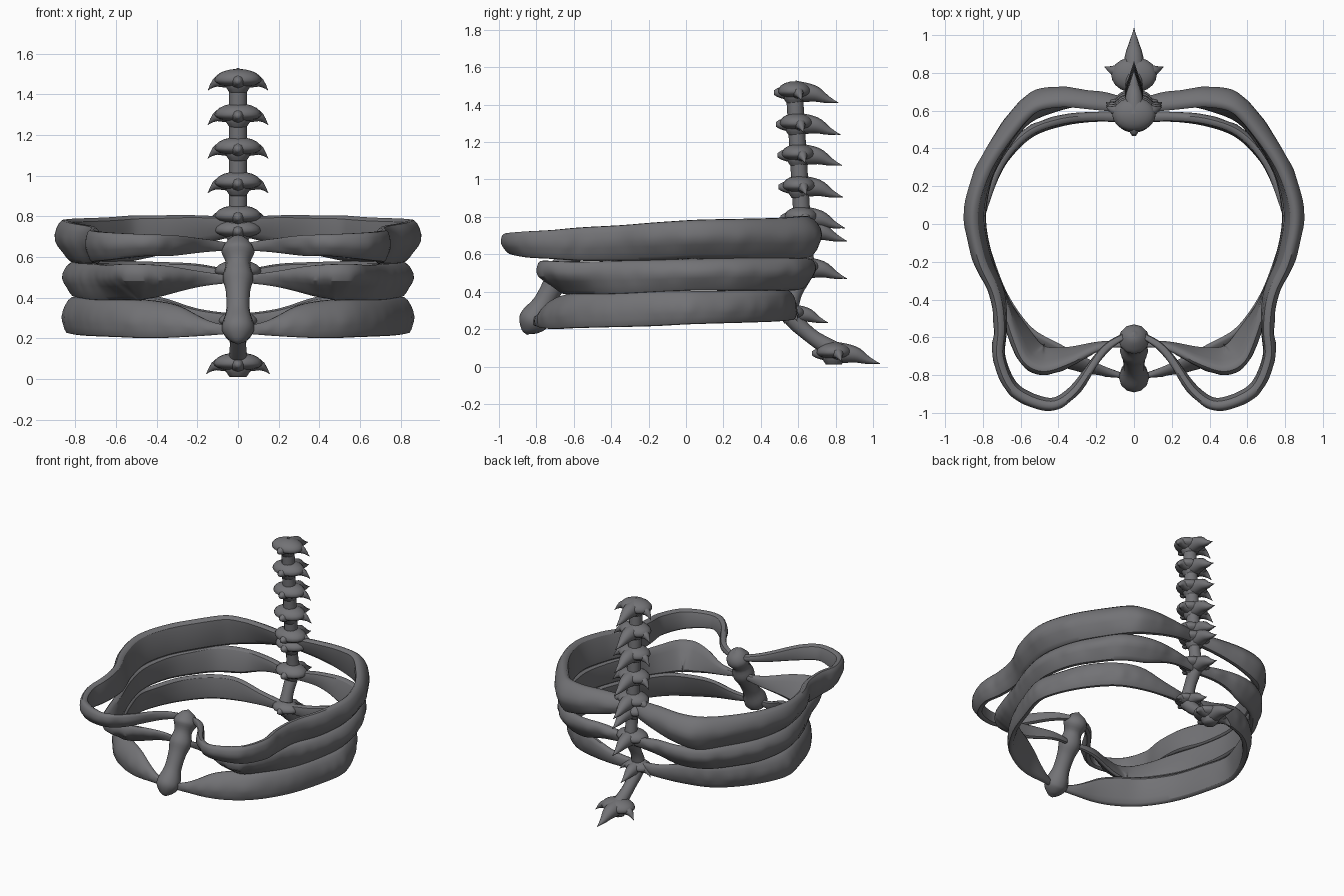
import bpy, bmesh, math, random
from mathutils import Vector

random.seed(4)
if "Cube" in bpy.data.objects:
    bpy.data.objects.remove(bpy.data.objects["Cube"], do_unlink=True)

mat = bpy.data.materials.new("dark grey bone")
mat.use_nodes = True
colour = (0.17, 0.17, 0.18, 1)
mat.diffuse_color = colour
mat.node_tree.nodes["Principled BSDF"].inputs["Base Color"].default_value = colour


def finish(name, bm, mirror=False, subdivide=0):
    """Turn a bmesh into a smooth, coloured object."""
    bmesh.ops.recalc_face_normals(bm, faces=bm.faces)
    mesh = bpy.data.meshes.new(name)
    bm.to_mesh(mesh)
    bm.free()
    mesh.materials.append(mat)
    obj = bpy.data.objects.new(name, mesh)
    bpy.context.collection.objects.link(obj)
    bpy.ops.object.select_all(action="DESELECT")
    obj.select_set(True)
    bpy.context.view_layer.objects.active = obj
    bpy.ops.object.shade_smooth_by_angle(angle=math.radians(70))
    if mirror:
        obj.modifiers.new("Mirror", "MIRROR").use_mirror_merge = False
    if subdivide:
        obj.modifiers.new("Subdivision", "SUBSURF").levels = subdivide
        obj.modifiers["Subdivision"].render_levels = subdivide
    return obj


def loft(bm, rings):
    """Skin closed rings and cap both ends."""
    rows = [[bm.verts.new(p) for p in ring] for ring in rings]
    n = len(rows[0])
    for a, b in zip(rows, rows[1:]):
        for i in range(n):
            j = (i + 1) % n
            bm.faces.new((a[i], a[j], b[j], b[i]))
    bm.faces.new(rows[0])
    bm.faces.new(rows[-1])


def spline(points, steps):
    """Catmull-Rom interpolation of tuples of any length."""
    pts = [Vector(p) for p in points]
    pts = [pts[0] * 2 - pts[1]] + pts + [pts[-1] * 2 - pts[-2]]
    out = []
    for a, b, c, d in zip(pts, pts[1:], pts[2:], pts[3:]):
        for k in range(steps):
            t = k / steps
            out.append(0.5 * (2 * b + (c - a) * t + (2 * a - 5 * b + 4 * c - d) * t * t
                              + (3 * b - a - 3 * c + d) * t ** 3))
    return out + [pts[-2]]


def tube(bm, stations, sides=12, steps=4):
    """Round limb through (x, y, z, radius) stations."""
    path = spline(stations, steps)
    rings = []
    for i, p in enumerate(path):
        ahead = path[min(i + 1, len(path) - 1)].xyz - path[max(i - 1, 0)].xyz
        frame = ahead.to_track_quat("Z", "Y")
        r = max(p.w, 0.002)
        rings.append([p.xyz + frame @ Vector((r * math.cos(a), r * math.sin(a), 0))
                      for a in (math.tau * k / sides for k in range(sides))])
    loft(bm, rings)


def rib_band(name, stations, ridge, thick):
    """Bowed strip: stations are ridge x, y, top z, bottom z, top inset, bottom inset."""
    path = spline(stations, 5)
    last = len(path) - 1
    rings = []
    for i, s in enumerate(path):
        d = path[min(i + 1, last)] - path[max(i - 1, 0)]
        inward = Vector((d[1], -d[0], 0)).normalized()
        x, y, top, low, tin, bin_ = s
        t = thick * (1 - 0.4 * (i / last) ** 4)
        mid = low + (top - low) * ridge
        bump = random.uniform(-0.008, 0.008)
        inner = t + 0.45 * (tin + bin_)
        section = [(tin, top), (tin * 0.35, (top + mid) / 2 + 0.01), (bump, mid + bump),
                   (bin_ * 0.6, (low + mid) / 2), (bin_, low),
                   (bin_ + t, low + 0.005), (inner, mid), (tin + t, top - 0.005)]
        rings.append([Vector((x, y, 0)) + inward * o + Vector((0, 0, z)) for o, z in section])
    bm = bmesh.new()
    loft(bm, rings)
    return finish(name, bm, mirror=True, subdivide=1)


# Rib bands, from the spine round the left side to the breastbone
rib_band("upper_rib_band", [
    (0, .66, .80, .70, .04, .01), (.2, .71, .81, .65, .07, .02), (.4, .735, .81, .6, .08, .04),
    (.58, .69, .81, .57, .08, .05), (.72, .52, .8, .57, .06, .06), (.85, .3, .795, .57, .05, .07),
    (.91, .05, .79, .57, .04, .08), (.86, -.2, .775, .56, .03, .07), (.77, -.38, .76, .56, .02, .05),
    (.745, -.55, .75, .56, .02, .03), (.75, -.72, .735, .57, .02, .03),
    (.66, -.91, .725, .58, .02, .04), (.45, -.995, .715, .6, .02, .04),
    (.3, -.91, .71, .6, .01, .03), (.15, -.69, .69, .62, .01, .01), (.04, -.6, .67, .63, 0, 0)],
    0.5, 0.05)
rib_band("middle_rib_band", [
    (0, .67, .53, .47, .02, .02), (.2, .69, .57, .46, .03, .03), (.4, .7, .58, .41, .03, .07),
    (.6, .62, .585, .4, .03, .07), (.73, .46, .585, .4, .04, .06), (.83, .27, .585, .4, .05, .05),
    (.87, .03, .58, .4, .05, .05), (.82, -.2, .575, .39, .04, .04), (.74, -.4, .57, .38, .03, .04),
    (.67, -.6, .565, .38, .02, .1), (.6, -.75, .57, .38, .02, .15), (.48, -.805, .57, .38, .02, .15),
    (.33, -.76, .56, .4, .02, .1), (.17, -.67, .53, .45, .01, .03), (.04, -.65, .51, .47, 0, 0)],
    0.55, 0.04)
rib_band("lower_rib_band", [
    (0, .59, .32, .25, .02, .01), (.2, .6, .35, .245, .02, .02), (.4, .58, .41, .24, .02, .03),
    (.58, .51, .415, .235, .02, .03), (.73, .36, .415, .23, .03, .03), (.83, .17, .41, .225, .05, .02),
    (.87, 0, .41, .22, .05, .02), (.82, -.2, .41, .21, .05, .02), (.73, -.42, .4, .205, .05, .01),
    (.6, -.61, .4, .2, .06, .01), (.45, -.72, .39, .195, .08, .01), (.3, -.785, .36, .2, .07, .01),
    (.15, -.81, .29, .21, .03, .01), (.04, -.82, .26, .22, 0, 0)],
    0.45, 0.04)

# Breastbone with three knobs
bm = bmesh.new()
tube(bm, [(0, -.575, .705, 0), (0, -.59, .68, .05), (0, -.61, .63, .082), (0, -.64, .57, .06),
          (0, -.67, .5, .075), (0, -.71, .43, .06), (0, -.76, .34, .058), (0, -.8, .27, .078),
          (0, -.825, .23, .075), (0, -.845, .19, .04), (0, -.85, .17, 0)])
finish("breastbone", bm)

# Spinal cord running through all vertebrae
bm = bmesh.new()
tube(bm, [(0, .58, 1.46, .045), (0, .6, 1.13, .045), (0, .62, .8, .045), (0, .63, .66, .04),
          (0, .64, .52, .045), (0, .58, .39, .04), (0, .56, .28, .05), (0, .66, .17, .04),
          (0, .8, .08, .05)])
finish("spine_shaft", bm)


def vertebra(index, y, z, size):
    """Domed disc with a rear spike, two side spikes and a front lip."""
    bm = bmesh.new()
    bmesh.ops.create_uvsphere(bm, u_segments=20, v_segments=10, radius=1)
    for v in bm.verts:
        v.co = Vector((v.co.x * .115, v.co.y * .09, v.co.z * (.055 if v.co.z > 0 else .035)))
    tube(bm, [(0, 0, 0, .06), (0, .1, -.01, .045), (0, .17, -.04, .022), (0, .235, -.06, 0)], 8)
    tube(bm, [(0, 0, -.005, .05), (0, -.08, -.005, .028), (0, -.11, -.005, .012)], 8)
    tube(bm, [(0, 0, .01, .06), (0, 0, -.03, .06), (0, 0, -.065, .04)], 12)
    for side in (-1, 1):
        tube(bm, [(0, .01, 0, .045), (side * .09, .02, -.005, .03),
                  (side * .125, .03, -.025, .014), (side * .148, .04, -.05, 0)], 8)
    bmesh.ops.scale(bm, vec=(size, size, min(size, 1)), verts=bm.verts)
    bmesh.ops.translate(bm, vec=(0, y, z), verts=bm.verts)
    finish(f"vertebra_{index}", bm)


column = [(.58, 1.47), (.59, 1.3), (.6, 1.135), (.605, .965), (.615, .8), (.625, .73),
          (.625, .53), (.56, .285)]
for i, (y, z) in enumerate(column):
    vertebra(i + 1, y, z, 0.85 if i == 7 else 1)
vertebra("tail", .79, .075, 1.05)
